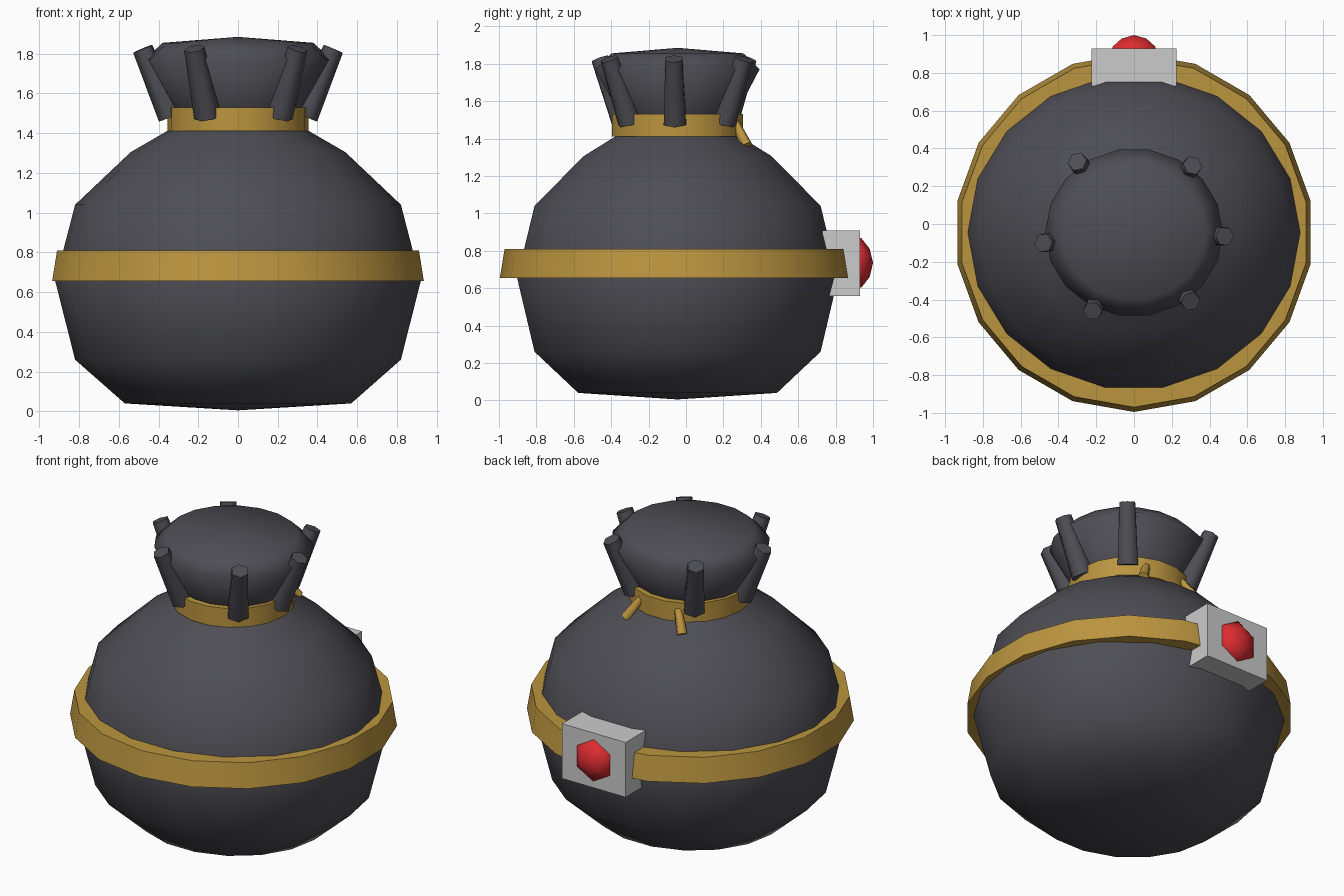
import bpy, bmesh, math
from mathutils import Vector, Matrix

cube = bpy.data.objects.get("Cube")
if cube:
    bpy.data.objects.remove(cube, do_unlink=True)


def material(name, rgb):
    m = bpy.data.materials.new(name)
    m.use_nodes = True
    color = (*rgb, 1)
    m.diffuse_color = color
    m.node_tree.nodes["Principled BSDF"].inputs["Base Color"].default_value = color
    return m


CLOTH = material("dark_grey_cloth", (0.075, 0.075, 0.09))
GOLD = material("gold", (0.5, 0.3, 0.05))
METAL = material("light_grey_metal", (0.6, 0.6, 0.6))
RED = material("red_gem", (0.72, 0.025, 0.03))
MID_Y = -0.045          # sack axis, set forward of the buckle


def finish(name, bm, mat, smooth=None):
    bmesh.ops.recalc_face_normals(bm, faces=bm.faces)
    mesh = bpy.data.meshes.new(name)
    bm.to_mesh(mesh)
    bm.free()
    mesh.materials.append(mat)
    ob = bpy.data.objects.new(name, mesh)
    bpy.context.collection.objects.link(ob)
    if smooth:
        bpy.ops.object.select_all(action="DESELECT")
        ob.select_set(True)
        bpy.context.view_layer.objects.active = ob
        bpy.ops.object.shade_smooth_by_angle(angle=math.radians(smooth))
    return ob


def lathe(name, profile, sides, mat, smooth, start=0, y_scale=1, loop=False):
    """Turn a (radius, height) profile around z; zero radius makes a pole."""
    bm = bmesh.new()
    rings = []
    for r, z in profile:
        angles = [start + math.tau * i / sides for i in range(sides if r else 1)]
        rings.append([bm.verts.new((r * math.cos(a), r * math.sin(a) * y_scale, z))
                      for a in angles])
    pairs = list(zip(rings, rings[1:]))
    if loop:
        pairs.append((rings[-1], rings[0]))
    for low, high in pairs:
        for i in range(sides):
            j = (i + 1) % sides
            corners = [low[i % len(low)], low[j % len(low)],
                       high[j % len(high)], high[i % len(high)]]
            bm.faces.new(list(dict.fromkeys(corners)))
    ob = finish(name, bm, mat, smooth)
    ob.location.y = MID_Y
    return ob


def rod(name, a, b, r_a, r_b, sides, mat):
    a, b = Vector(a), Vector(b)
    axis = b - a
    turn = axis.to_track_quat("Z", "Y").to_matrix().to_4x4()
    bm = bmesh.new()
    bmesh.ops.create_cone(bm, cap_ends=True, segments=sides, radius1=r_a, radius2=r_b,
                          depth=axis.length,
                          matrix=Matrix.Translation((a + b) / 2) @ turn)
    return finish(name, bm, mat, 65)


# Sack belly and the gathered mouth above the collar
lathe("sack_body", [(0, 0.005), (0.57, 0.04), (0.82, 0.26), (0.92, 0.655),
                    (0.82, 1.04), (0.54, 1.305), (0.35, 1.415), (0.3, 1.46)],
      18, CLOTH, 80, y_scale=0.947)
lathe("sack_mouth", [(0.3, 1.45), (0.335, 1.53), (0.47, 1.77), (0.38, 1.855), (0, 1.885)],
      18, CLOTH, 80, y_scale=0.947)

# Gold collar and belt
lathe("collar", [(0.25, 1.41), (0.355, 1.41), (0.355, 1.53), (0.25, 1.53)],
      18, GOLD, 30, loop=True)
lathe("belt", [(0.76, 0.655), (0.95, 0.655), (0.925, 0.81), (0.76, 0.81)],
      18, GOLD, 30, start=-math.pi / 2, loop=True)

# Cloth folds leaning out around the mouth
tips = [(-0.30, 0.33), (0.31, 0.31), (-0.48, -0.10),
        (0.48, -0.065), (-0.22, -0.46), (0.30, -0.41)]
for n, (x, y) in enumerate(tips):
    foot = (x * 0.7, MID_Y + (y - MID_Y) * 0.7, 1.485)
    rod(f"mouth_fold_{n + 1}", foot, (x, y, 1.825), 0.068, 0.052, 6, CLOTH)

# Tie ends hanging at the back of the collar
for side, label in ((1, "left"), (-1, "right")):
    rod(f"tie_end_{label}", (side * 0.13, 0.265, 1.48), (side * 0.2, 0.325, 1.36),
        0.024, 0.032, 6, GOLD)

# Buckle plate on the back of the belt
bm = bmesh.new()
bmesh.ops.create_cube(bm, size=1)
bmesh.ops.scale(bm, vec=(0.45, 0.2, 0.35), verts=bm.verts)
plate = finish("buckle", bm, METAL)
plate.location = (0, 0.83, 0.733)

# Six-sided gem on the buckle
gem = lathe("gem", [(0.132, -0.01), (0.132, 0.008), (0.075, 0.052), (0, 0.07)],
            6, RED, 80, start=math.pi / 2)
gem.rotation_euler.x = -math.pi / 2
gem.location = (0, 0.93, 0.735)
